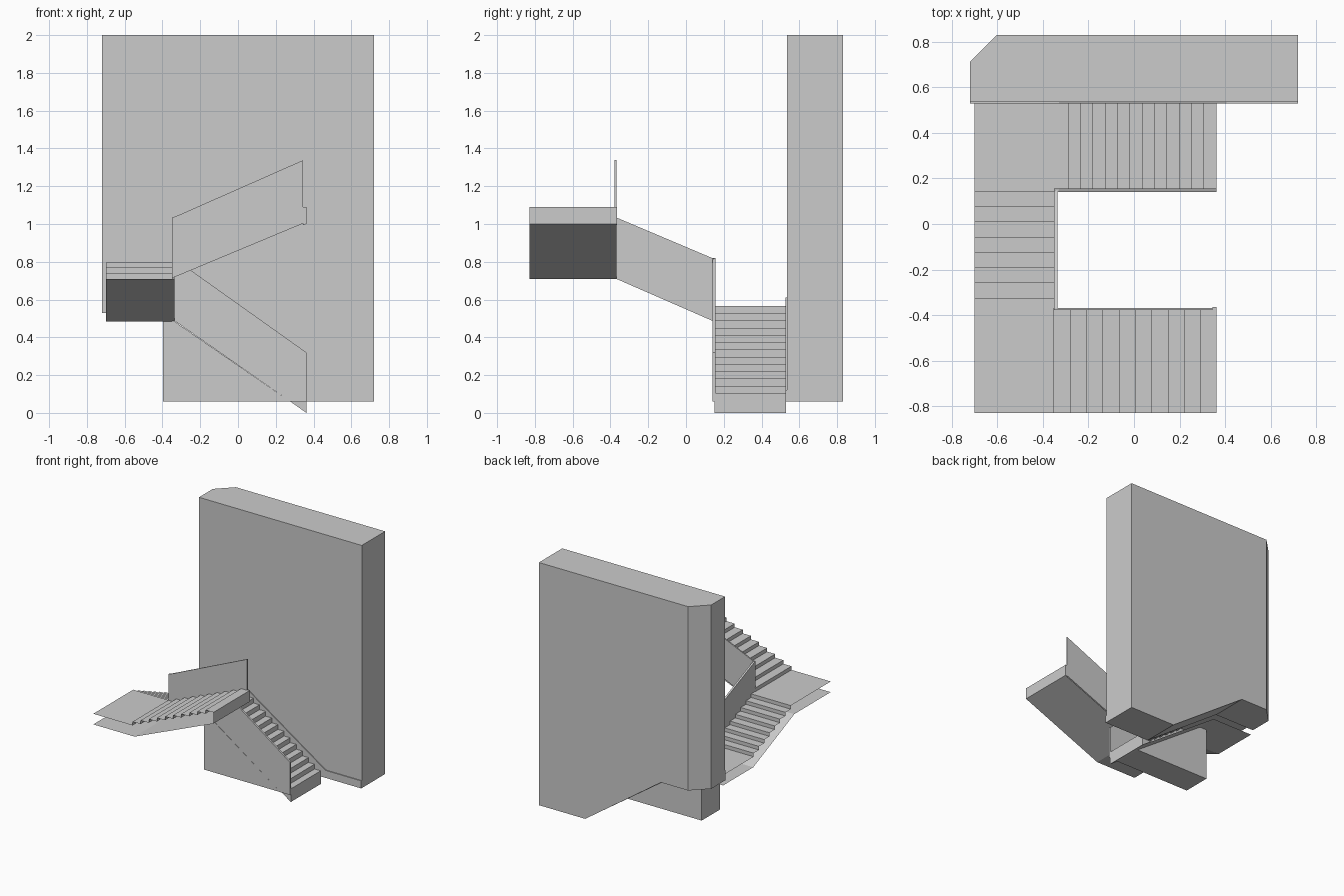
import bpy, bmesh
from mathutils import Vector

if "Cube" in bpy.data.objects:
    bpy.data.objects.remove(bpy.data.objects["Cube"])


def finish(name, bm):
    me = bpy.data.meshes.new(name)
    bm.to_mesh(me)
    bm.free()
    ob = bpy.data.objects.new(name, me)
    bpy.context.collection.objects.link(ob)
    return ob


def place(axis, u, z, w):
    """Profile point (u, z) at depth w along the extrusion axis."""
    return Vector((u, w, z)) if axis == 'Y' else Vector((w, u, z))


def prism(axis, profile, w0, w1):
    bm = bmesh.new()
    face = bm.faces.new([bm.verts.new(place(axis, u, z, w0)) for u, z in profile])
    ext = bmesh.ops.extrude_face_region(bm, geom=[face])
    move = place(axis, 0, 0, w1 - w0)
    bmesh.ops.translate(bm, vec=move, verts=[g for g in ext['geom'] if isinstance(g, bmesh.types.BMVert)])
    bmesh.ops.recalc_face_normals(bm, faces=bm.faces)
    return bm


def sheet(name, axis, profile, w0, w1):
    """Open folded sheet; its first segment is a tread or landing facing up."""
    bm = bmesh.new()
    rows = [[bm.verts.new(place(axis, u, z, w)) for w in (w0, w1)] for u, z in profile]
    for a, b in zip(rows, rows[1:]):
        bm.faces.new((a[0], a[1], b[1], b[0]))
    bm.normal_update()
    bm.faces.ensure_lookup_table()
    if bm.faces[0].normal.z < 0:
        bmesh.ops.reverse_faces(bm, faces=bm.faces)
    return finish(name, bm)


def steps(u, z, run, rise, n):
    """Stepped profile of n risers, from the foot of the first riser."""
    pts = []
    for i in range(n):
        pts += [(u + run * i, z + rise * i), (u + run * i, z + rise * (i + 1))]
    return pts


# Wall with a bottom edge following the lower flight and one chamfered corner
bm = prism('Y', [(.72, .06), (.72, 2), (-.72, 2), (-.72, .53), (-.36, .53), (.31, .06)], .535, .83)
bmesh.ops.bisect_plane(bm, geom=bm.verts[:] + bm.edges[:] + bm.faces[:],
                       plane_co=(-.72, .71, 0), plane_no=(-1, 1, 0), clear_outer=True)
bmesh.ops.holes_fill(bm, edges=[e for e in bm.edges if e.is_boundary])
bmesh.ops.recalc_face_normals(bm, faces=bm.faces)
finish("wall", bm)

# Skirting board
finish("skirting", prism('Y', [(.72, .06), (.72, .12), (.405, .12), (-.33, .61), (-.72, .61),
                               (-.72, .53), (-.36, .53), (.31, .06)], .528, .535))

# Lower flight and first landing: treads, toe and soffit as one folded sheet
tread = steps(.362, .067, -.0541, .0383, 13)
tread[0] = (.362, 0)
sheet("lower_flight", 'Y', [(-.70, .565)] + tread[::-1] + [(-.335, .483), (-.70, .483)], .15, .53)
finish("lower_flight_toe", prism('Y', [(.362, 0), (.362, .06), (.277, .06)], .15, .53))

# Middle flight
tread = steps(.145, .565, -.067, .02875, 8)
sheet("middle_flight", 'X', [(-.37, .795)] + tread[::-1] + [(.15, .565)], -.70, -.345)
soffit = sheet("middle_soffit", 'X', [(.15, .483), (-.37, .71)], -.70, -.335)
soffit.data.flip_normals()

# Upper flight with second landing
tread = steps(-.353, .795, .0717, .0295, 10)
sheet("upper_flight", 'Y', [(-.70, .795)] + tread + [(.362, 1.09), (.362, 1.0), (-.335, .71), (-.70, .71)],
      -.828, -.368)

# Parapets along the inner side of each flight
finish("lower_parapet", prism('Y', [(.362, .06), (.362, .32), (-.33, .812), (-.35, .82), (-.35, .483),
                                    (-.33, .483), (.277, .06)], .14, .155))
finish("middle_parapet", prism('X', [(.15, .483), (.15, .815), (-.37, 1.035), (-.37, .71)], -.35, -.335))
finish("upper_parapet", prism('Y', [(-.35, .713), (-.35, 1.035), (-.33, 1.04), (.345, 1.338), (.345, 1.003)],
                              -.378, -.368))
finish("upper_parapet_end", prism('Y', [(.345, .995), (.362, 1.0), (.362, 1.09), (.345, 1.09)], -.375, -.365))

# Wedge-shaped support under the lower flight
finish("support_wedge", prism('Y', [(.277, .06), (-.335, .483), (-.398, .483), (-.398, .06)], .14, .37))
